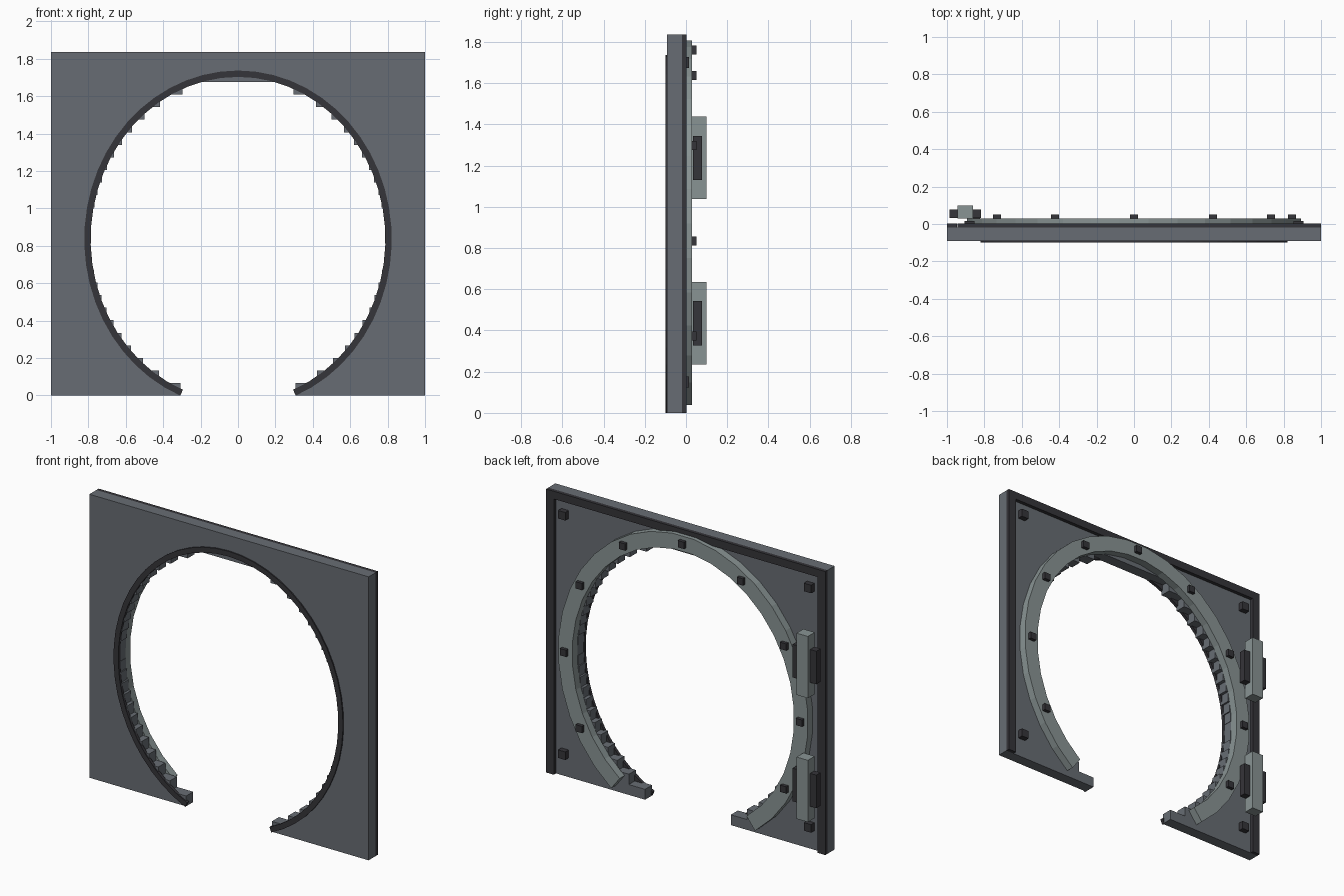
import bpy, bmesh
from math import cos, sin, radians, sqrt, hypot

if "Cube" in bpy.data.objects:
    bpy.data.objects.remove(bpy.data.objects["Cube"])

CZ = 0.835  # height of the opening's centre


def material(name, rgb):
    m = bpy.data.materials.new(name)
    m.diffuse_color = (*rgb, 1)
    m.use_nodes = True
    m.node_tree.nodes["Principled BSDF"].inputs["Base Color"].default_value = m.diffuse_color
    return m


PANEL = material("panel_grey", (0.137, 0.152, 0.172))
LIGHT = material("light_steel", (0.25, 0.295, 0.295))
DARK = material("dark_trim", (0.036, 0.035, 0.041))


def finish(bm, name, mat):
    bmesh.ops.recalc_face_normals(bm, faces=bm.faces)
    me = bpy.data.meshes.new(name)
    bm.to_mesh(me)
    bm.free()
    me.materials.append(mat)
    ob = bpy.data.objects.new(name, me)
    bpy.context.collection.objects.link(ob)
    return ob


def boxes(name, spans, mat):
    """Boxes given as (x0, x1, y0, y1, z0, z1)."""
    bm = bmesh.new()
    for x0, x1, y0, y1, z0, z1 in spans:
        vs = bmesh.ops.create_cube(bm, size=1)["verts"]
        bmesh.ops.scale(bm, vec=(x1 - x0, y1 - y0, z1 - z0), verts=vs)
        bmesh.ops.translate(bm, vec=((x0 + x1) / 2, (y0 + y1) / 2, (z0 + z1) / 2), verts=vs)
    return finish(bm, name, mat)


def arc_band(name, rx, rz, width, y0, y1, a0, a1, n, mat):
    """Rectangular band following an elliptical arc, ends cut square."""
    bm = bmesh.new()
    prev = first = None
    for i in range(n + 1):
        a = radians(a0 + (a1 - a0) * i / n)
        nx, nz = cos(a) / rx, sin(a) / rz
        k = width / 2 / hypot(nx, nz)
        x, z = rx * cos(a), CZ + rz * sin(a)
        sec = [bm.verts.new((x + s * nx * k, y, z + s * nz * k))
               for s, y in ((-1, y0), (1, y0), (1, y1), (-1, y1))]
        if prev:
            for j in range(4):
                bm.faces.new((prev[j], prev[j - 1], sec[j - 1], sec[j]))
        first = first or sec
        prev = sec
    bm.faces.new(first)
    bm.faces.new(prev)
    return finish(bm, name, mat)


# Wall panel: slab with a stepped opening that is open at the bottom
TOP, STEP = 1.835, 0.067
side = []
for i in range(25):
    mid = (i + 0.5) * STEP
    x = 0.79 * sqrt(1 - ((mid - CZ) / 0.87) ** 2)
    side += [(x, i * STEP), (x, (i + 1) * STEP)]
outline = [(1, TOP), (1, 0)] + side + [(-x, z) for x, z in reversed(side)] + [(-1, 0), (-1, TOP)]
bm = bmesh.new()
face = bm.faces.new([bm.verts.new((x, -0.092, z)) for x, z in outline])
ext = bmesh.ops.extrude_face_region(bm, geom=[face], use_keep_orig=True)
bmesh.ops.translate(bm, vec=(0, 0.072, 0),
                    verts=[v for v in ext["geom"] if isinstance(v, bmesh.types.BMVert)])
finish(bm, "wall_panel", PANEL)

# Dark rim on the front and light reinforcing ring on the back
arc_band("front_rim", 0.805, 0.885, 0.034, -0.1, -0.08, -68, 248, 48, DARK)
arc_band("back_ring", 0.845, 0.925, 0.1, -0.02, 0.03, -55, 235, 29, LIGHT)

# Frame bars on the back edges
boxes("frame_bars", [(-1, -0.945, -0.02, 0.003, 0, TOP),
                     (0.945, 1, -0.02, 0.003, 0, TOP),
                     (-0.945, 0.945, -0.02, 0.003, TOP - 0.05, TOP)], DARK)

# Bolts around the ring and in the panel corners
B = 0.022
ring_bolts = []
for a in range(-30, 211, 30):
    x, z = 0.845 * cos(radians(a)), CZ + 0.925 * sin(radians(a))
    ring_bolts.append((x - B, x + B, 0.03, 0.052, z - B, z + B))
boxes("ring_bolts", ring_bolts, DARK)
boxes("corner_bolts", [(x - 0.026, x + 0.026, -0.02, 0.015, z - 0.026, z + 0.026)
                       for x in (-0.88, 0.88) for z in (0.15, 1.7)], DARK)

# Two hinges on one side: upright light block crossed by a dark block
for name, z in (("lower", 0.435), ("upper", 1.237)):
    boxes(name + "_hinge_block", [(-0.943, -0.862, 0.03, 0.1, z - 0.2, z + 0.2)], LIGHT)
    boxes(name + "_hinge_plate", [(-0.987, -0.817, 0.033, 0.077, z - 0.107, z + 0.107)], DARK)
